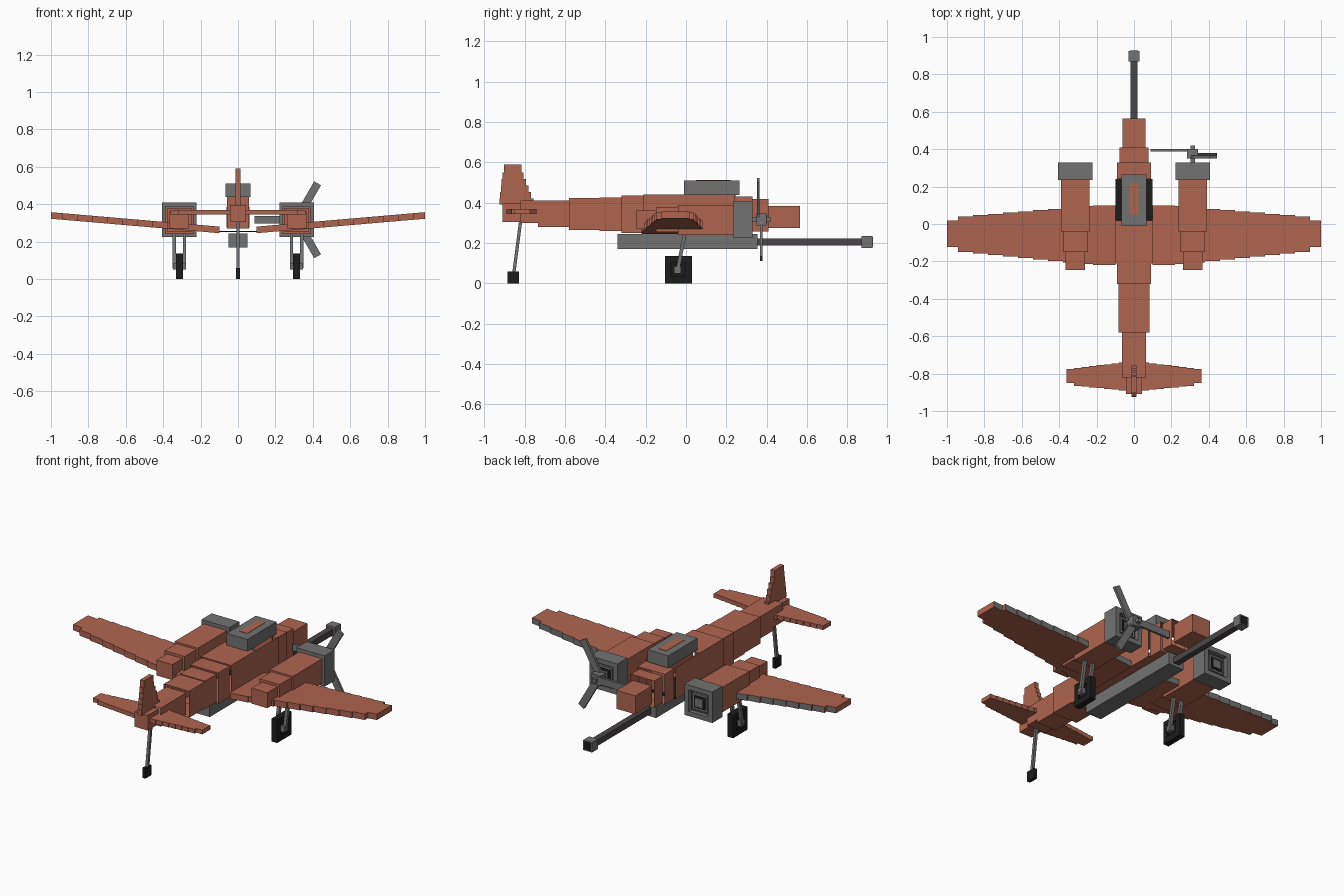
import bpy, bmesh, math
from mathutils import Vector, Matrix

if "Cube" in bpy.data.objects:
    bpy.data.objects.remove(bpy.data.objects["Cube"])


def material(name, rgb):
    m = bpy.data.materials.new(name)
    m.use_nodes = True
    m.diffuse_color = (*rgb, 1)
    bsdf = next(n for n in m.node_tree.nodes if n.type == 'BSDF_PRINCIPLED')
    bsdf.inputs["Base Color"].default_value = (*rgb, 1)
    return m


RED = material("clay_red", (0.43, 0.13, 0.08))
GREY = material("mid_grey", (0.17, 0.17, 0.17))
DARK = material("gunmetal", (0.07, 0.062, 0.067))
BLACK = material("tyre_black", (0.012, 0.012, 0.012))


def finish(name, bm, *mats):
    mesh = bpy.data.meshes.new(name)
    bm.to_mesh(mesh)
    bm.free()
    for m in mats:
        mesh.materials.append(m)
    ob = bpy.data.objects.new(name, mesh)
    bpy.context.collection.objects.link(ob)
    return ob


def add_box(bm, x, y, z, matrix=None):
    """Box from (min, max) pairs; returns its vertices."""
    c = Vector((sum(x) / 2, sum(y) / 2, sum(z) / 2))
    s = (abs(x[1] - x[0]), abs(y[1] - y[0]), abs(z[1] - z[0]))
    mat = Matrix.Translation(c) @ Matrix.Diagonal((*s, 1))
    if matrix:
        mat = matrix @ mat
    return bmesh.ops.create_cube(bm, size=1, matrix=mat)["verts"]


def box(name, x, y, z, mat):
    bm = bmesh.new()
    add_box(bm, x, y, z)
    return finish(name, bm, mat)


def tube(name, w, y, z, open_top=None):
    """Fuselage skin without end walls; open_top leaves a hatch from that y forward."""
    bm = bmesh.new()
    add_box(bm, (-w, w), y, z)
    if open_top is not None:
        bmesh.ops.bisect_plane(bm, geom=bm.verts[:] + bm.edges[:] + bm.faces[:],
                               plane_co=(0, open_top, 0), plane_no=(0, 1, 0))
    bm.normal_update()
    drop = [f for f in bm.faces if abs(f.normal.y) > 0.9 or
            (open_top is not None and f.normal.z > 0.9
             and f.calc_center_median().y > open_top)]
    bmesh.ops.delete(bm, geom=drop, context='FACES')
    return finish(name, bm, RED)


def rod(name, a, b, t, mat):
    """Square bar between two points."""
    a, b = Vector(a), Vector(b)
    d = b - a
    m = Matrix.Translation((a + b) / 2) @ d.to_track_quat('Z', 'Y').to_matrix().to_4x4()
    bm = bmesh.new()
    h = d.length / 2
    add_box(bm, (-t, t), (-t, t), (-h, h), m)
    return finish(name, bm, mat)


def span(s, a, b):
    return tuple(sorted((s * a, s * b)))


# Fuselage: stepped open sections, closed nose and tail blocks
sections = [
    ("rear_fuselage", 0.065, (-0.82, -0.735), (0.30, 0.41)),
    ("rear_fuselage_mid", 0.065, (-0.735, -0.58), (0.28, 0.41)),
    ("rear_fuselage_front", 0.083, (-0.58, -0.43), (0.265, 0.423)),
    ("mid_fuselage_rear", 0.083, (-0.43, -0.32), (0.26, 0.426)),
    ("mid_fuselage", 0.092, (-0.32, -0.21), (0.25, 0.435)),
    ("front_fuselage", 0.09, (0.24, 0.33), (0.25, 0.43)),
    ("nose_fuselage", 0.077, (0.33, 0.41), (0.258, 0.418)),
]
for name, w, y, z in sections:
    tube(name, w, y, z)
tube("centre_fuselage", 0.1, (-0.21, 0.24), (0.25, 0.44), open_top=0.02)
box("cockpit_floor", (-0.098, 0.098), (0.02, 0.24), (0.251, 0.256), BLACK)
box("bulkhead", (-0.06, 0.06), (0.235, 0.245), (0.27, 0.44), RED)
box("nose_block", (-0.062, 0.062), (0.41, 0.565), (0.275, 0.385), RED)
box("tail_block", (-0.043, 0.043), (-0.91, -0.81), (0.305, 0.395), RED)

# Canopy with red roof panel
box("canopy", (-0.068, 0.068), (-0.01, 0.265), (0.438, 0.51), GREY)
box("canopy_roof_panel", (-0.025, 0.025), (0.05, 0.22), (0.509, 0.512), RED)

# Belly gun
box("gun_pod", (-0.052, 0.052), (-0.34, 0.355), (0.17, 0.245), GREY)
box("gun_barrel", (-0.018, 0.018), (0.35, 0.88), (0.187, 0.223), DARK)
box("gun_muzzle", (-0.029, 0.029), (0.87, 0.925), (0.176, 0.236), GREY)
box("muzzle_bore", (-0.022, 0.022), (0.924, 0.927), (0.183, 0.229), BLACK)


def wing_z(x):
    return 0.263 + (x - 0.1) * 0.0856


def wing(name, s):
    """Stepped wing of sheared strips with grey leading faces."""
    bm = bmesh.new()
    n = 9
    strips = [(0.1, 0.22, -0.22, 0.10)]
    for i in range(n):
        k = i / (n - 1)
        strips.append((0.22 + 0.08 * i, 0.30 + 0.08 * i, -0.215 + 0.065 * k, 0.095 - 0.055 * k))
    strips.append((0.94, 1.0, -0.122, 0.018))
    for x0, x1, y0, y1 in strips:
        for v in add_box(bm, span(s, x0, x1), (y0, y1), (-0.0175, 0.0175)):
            v.co.z += wing_z(abs(v.co.x))
    bm.normal_update()
    for f in bm.faces:
        f.material_index = 1 if f.normal.y > 0.9 else 0
    return finish(name, bm, RED, GREY)


def tailplane(name, s):
    bm = bmesh.new()
    for i in range(8):
        k = i / 7
        add_box(bm, span(s, 0.04 * i, 0.04 * i + 0.04),
                (-0.893 + 0.028 * k, -0.735 - 0.035 * k), (0.344, 0.369))
    add_box(bm, span(s, 0.32, 0.36), (-0.85, -0.775), (0.344, 0.369))
    return finish(name, bm, RED)


for side, s in (("left", 1), ("right", -1)):
    wing(side + "_wing", s)
    tailplane(side + "_tailplane", s)

    # Engine nacelle
    c = s * 0.313
    for part, w, y, z in (("front", 0.076, (-0.04, 0.24), (0.24, 0.388)),
                          ("middle", 0.066, (-0.15, -0.04), (0.255, 0.378)),
                          ("rear", 0.052, (-0.245, -0.15), (0.27, 0.362))):
        box(f"{side}_nacelle_{part}", (c - w, c + w), y, z, RED)

    # Cowl: square body, rim walls and nested engine face
    zc, h = 0.317, 0.092
    bm = bmesh.new()
    add_box(bm, (c - h, c + h), (0.235, 0.30), (zc - h, zc + h))
    for k in (-1, 1):
        add_box(bm, (c + k * h, c + k * 0.064), (0.30, 0.33), (zc - h, zc + h))
        add_box(bm, (c - 0.064, c + 0.064), (0.30, 0.33),
                tuple(sorted((zc + k * 0.064, zc + k * h))))
    finish(side + "_cowl", bm, GREY)
    for part, r, y, mat in (("cowl_recess", 0.064, 0.305, DARK),
                            ("engine_ring", 0.048, 0.318, GREY),
                            ("engine_recess", 0.037, 0.320, BLACK),
                            ("engine_core", 0.025, 0.326, GREY)):
        box(f"{side}_{part}", (c - r, c + r), (0.299, y), (zc - r, zc + r), mat)

    # Main landing gear: square tyre frame, hub and twin struts
    bm = bmesh.new()
    x = (c - 0.018, c + 0.018)
    for k in (-1, 1):
        add_box(bm, x, tuple(sorted((-0.0375 + k * 0.035, -0.0375 + k * 0.0675))), (0, 0.137))
        add_box(bm, x, (-0.0725, -0.0025), tuple(sorted((0.0685 + k * 0.035, 0.0685 + k * 0.0685))))
    finish(side + "_main_wheel", bm, BLACK)
    box(side + "_wheel_disc", (c - 0.010, c + 0.010), (-0.073, -0.002), (0.033, 0.104), BLACK)
    box(side + "_wheel_axle", (c - 0.034, c + 0.034), (-0.06, -0.024), (0.05, 0.084), GREY)
    for k, tag in ((-1, "inner"), (1, "outer")):
        xs = c + s * k * 0.027
        rod(f"{side}_strut_{tag}", (xs, -0.042, 0.06), (xs, -0.004, 0.26), 0.009, GREY)

# Fin: stacked tapering slabs
bm = bmesh.new()
for i in range(5):
    k = i / 4
    add_box(bm, (-0.013, 0.013), (-0.925 + 0.015 * k, -0.757 - 0.05 * k),
            (0.39 + 0.032 * i, 0.422 + 0.032 * i))
add_box(bm, (-0.013, 0.013), (-0.903, -0.815), (0.55, 0.59))
finish("tail_fin", bm, RED)

# Tail wheel
rod("tail_strut", (0, -0.82, 0.31), (0, -0.855, 0.04), 0.008, GREY)
box("tail_wheel", (-0.01, 0.01), (-0.885, -0.827), (0, 0.06), BLACK)

# Single propeller on the left engine
hub = Vector((0.313, 0, 0.317))
box("propeller_hub", (0.283, 0.343), (0.35, 0.40), (0.287, 0.347), GREY)
box("propeller_spinner", (0.301, 0.325), (0.32, 0.42), (0.305, 0.329), GREY)
for i, (angle, y) in enumerate(((180, 0.395), (60, 0.358), (-60, 0.373))):
    bm = bmesh.new()
    m = Matrix.Translation(hub + Vector((0, y, 0))) @ Matrix.Rotation(math.radians(-angle), 4, 'Y')
    add_box(bm, (0.0, 0.225), (-0.007, 0.007), (-0.021, 0.021), m)
    finish(f"propeller_blade_{i + 1}", bm, GREY)
